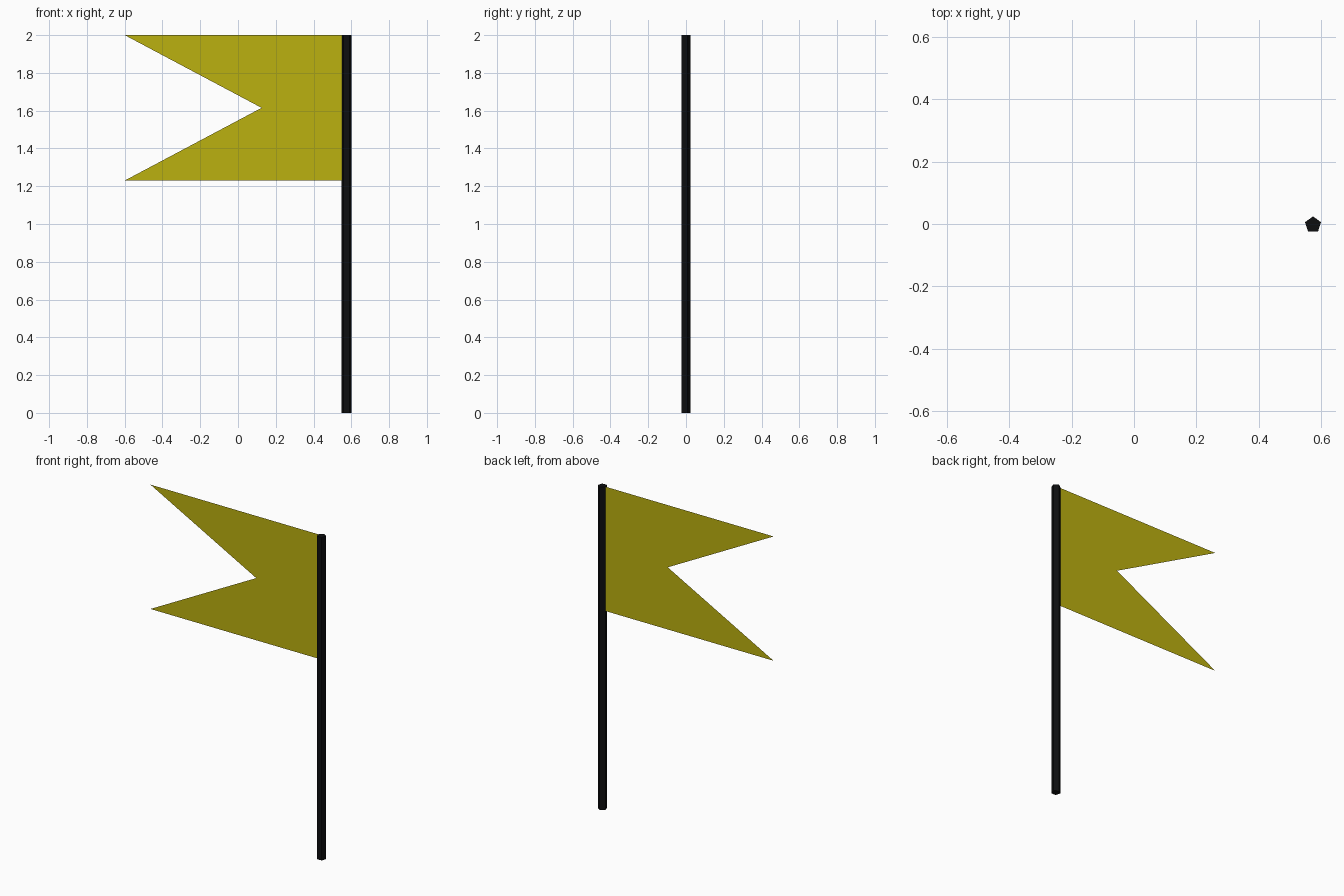
import bpy, bmesh, math

if "Cube" in bpy.data.objects:
    bpy.data.objects.remove(bpy.data.objects["Cube"])


def material(name, rgb):
    m = bpy.data.materials.new(name)
    m.diffuse_color = (*rgb, 1.0)
    m.use_nodes = True
    m.node_tree.nodes["Principled BSDF"].inputs["Base Color"].default_value = m.diffuse_color
    return m


def finish(name, bm, mat):
    mesh = bpy.data.meshes.new(name)
    bm.normal_update()
    bm.to_mesh(mesh)
    bm.free()
    mesh.materials.append(mat)
    obj = bpy.data.objects.new(name, mesh)
    bpy.context.collection.objects.link(obj)
    return obj


black = material("near black", (0.004, 0.0045, 0.005))
yellow = material("mustard yellow", (0.50, 0.44, 0.005))

# Five-sided pole, one corner pointing to the back
R, HEIGHT = 0.027, 2.0
pole_x = 0.6 - R * math.sin(math.radians(72))
pole_y = -R * (1 - math.cos(math.radians(36))) / 2
bm = bmesh.new()
ring = [bm.verts.new((pole_x + R * math.cos(a), pole_y + R * math.sin(a), 0))
        for a in (math.pi / 2 + i * math.tau / 5 for i in range(5))]
base = bm.faces.new(ring)
top = bmesh.ops.extrude_face_region(bm, geom=[base], use_keep_orig=True)
bmesh.ops.translate(bm, vec=(0, 0, HEIGHT),
                    verts=[v for v in top["geom"] if isinstance(v, bmesh.types.BMVert)])
bmesh.ops.recalc_face_normals(bm, faces=bm.faces[:])
finish("pole", bm, black)

# Thin swallow-tailed flag: two mirrored halves meeting at the notch line
LOW, MID = 1.23, 1.615
edge_x = pole_x - R * 0.9
bm = bmesh.new()
inner, notch = bm.verts.new((edge_x, 0, MID)), bm.verts.new((0.125, 0, MID))
for z in (LOW, HEIGHT):
    corner, tip = bm.verts.new((edge_x, 0, z)), bm.verts.new((-0.6, 0, z))
    half = [notch, tip, corner, inner]
    bm.faces.new(half if z == LOW else half[::-1])
finish("flag", bm, yellow)
